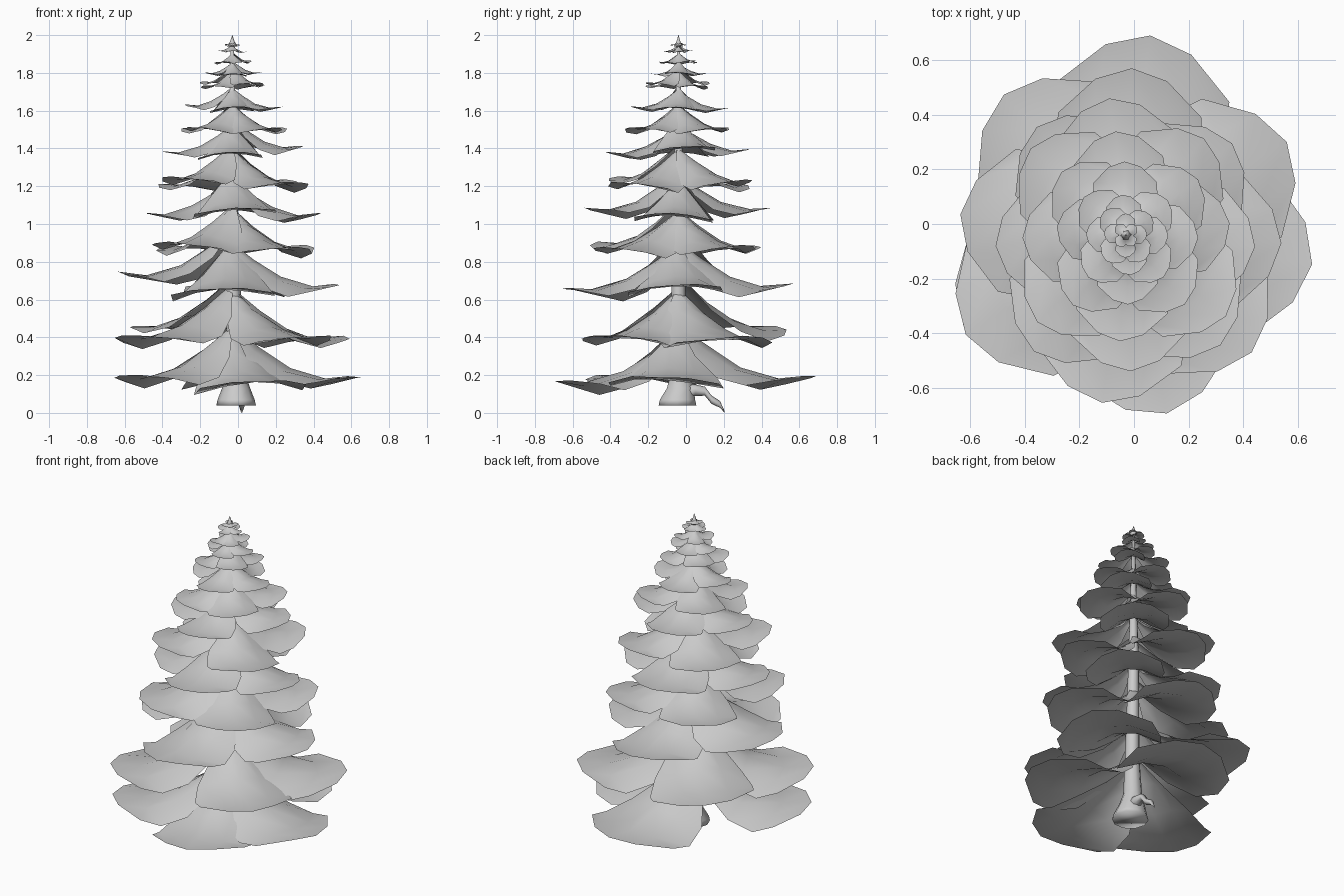
import bpy, bmesh, math, random
from mathutils import Vector, Matrix

random.seed(4)
cube = bpy.data.objects.get("Cube")
if cube:
    bpy.data.objects.remove(cube, do_unlink=True)


def material(name, rgb):
    mat = bpy.data.materials.new(name)
    mat.use_nodes = True
    mat.diffuse_color = (*rgb, 1)
    mat.node_tree.nodes["Principled BSDF"].inputs["Base Color"].default_value = (*rgb, 1)
    return mat


GREY = material("light grey", (0.6, 0.6, 0.6))
AXIS = Vector((-0.03, -0.04, 0))


def make_object(name, bm):
    mesh = bpy.data.meshes.new(name)
    bm.to_mesh(mesh)
    bm.free()
    mesh.materials.append(GREY)
    for poly in mesh.polygons:
        poly.use_smooth = True
    obj = bpy.data.objects.new(name, mesh)
    bpy.context.collection.objects.link(obj)
    return obj


# One bough: an arched petal; rows are (distance out, half width, height, edge droop)
BOUGH = [(0.02, 0.04, 0.38, 0.02), (0.2, 0.22, 0.24, 0.09), (0.45, 0.37, 0.09, 0.10),
         (0.75, 0.44, 0.0, 0.07), (1.0, 0.43, 0.02, 0.05)]
COLUMNS = (-1, -0.5, 0, 0.5, 1)


def add_bough(bm, azimuth, length, tip_z):
    place = (Matrix.Translation(AXIS + Vector((0, 0, tip_z)))
             @ Matrix.Rotation(math.radians(azimuth), 4, "Z")
             @ Matrix.Rotation(random.uniform(-0.06, 0.06), 4, "X")
             @ Matrix.Scale(length, 4))
    grid = []
    for out, half, height, droop in BOUGH:
        row = []
        for v in COLUMNS:
            point = Vector((out * (1 - 0.28 * v * v), v * half, height - droop * v * v))
            point.z += random.uniform(-0.01, 0.01)
            row.append(bm.verts.new(place @ point))
        grid.append(row)
    for a, b in zip(grid, grid[1:]):
        for i in range(len(COLUMNS) - 1):
            bm.faces.new((a[i], b[i], b[i + 1], a[i + 1]))


# Low tiers: each bough is (azimuth, length, tip height)
tiers = [
    [(83, 0.735, 0.18), (351, 0.69, 0.18), (283, 0.67, 0.16), (209, 0.68, 0.19)],
    [(30, 0.68, 0.39), (317, 0.63, 0.40), (212, 0.69, 0.40), (131, 0.68, 0.45)],
    [(88, 0.61, 0.67), (173, 0.61, 0.73), (262, 0.62, 0.65), (357, 0.57, 0.67)],
]

# High tiers (height, length): four boughs each, turned by an eighth every time
HIGH_TIERS = [(0.88, 0.53), (1.06, 0.49), (1.22, 0.47), (1.39, 0.38),
              (1.51, 0.33), (1.62, 0.26), (1.74, 0.20), (1.80, 0.15),
              (1.86, 0.12), (1.915, 0.08), (1.95, 0.05)]
for n, (z, length) in enumerate(HIGH_TIERS):
    start = 45 if n % 2 == 0 else 0
    tiers.append([(start + 90 * k + random.uniform(-8, 8),
                   length * random.uniform(0.96, 1.04),
                   z + length * random.uniform(-0.05, 0.05)) for k in range(4)])

for n, boughs in enumerate(tiers):
    bm = bmesh.new()
    for bough in boughs:
        add_bough(bm, *bough)
    make_object(f"bough_tier_{n + 1}", bm)


# Tapered tube through (position, radius) rings
def tube(name, rings, sides, axis="Z"):
    bm = bmesh.new()
    loops = []
    for centre, radius in rings:
        loop = []
        for k in range(sides):
            a = math.tau * k / sides
            c, s = radius * math.cos(a), radius * math.sin(a)
            offset = (c, s, 0) if axis == "Z" else (c, 0, s)
            loop.append(bm.verts.new(Vector(centre) + Vector(offset)))
        loops.append(loop)
    for a, b in zip(loops, loops[1:]):
        for k in range(sides):
            j = (k + 1) % sides
            bm.faces.new((a[k], a[j], b[j], b[k]))
    bm.faces.new(loops[0])
    bm.faces.new(loops[-1])
    bmesh.ops.recalc_face_normals(bm, faces=bm.faces)
    return make_object(name, bm)


# Trunk with a flared foot
tube("trunk", [((-0.01, -0.045, 0.04), 0.105), ((-0.01, -0.045, 0.07), 0.098),
               ((-0.01, -0.03, 0.13), 0.075), ((-0.015, -0.03, 0.2), 0.055),
               ((-0.02, -0.04, 0.45), 0.042), ((-0.03, -0.04, 1.1), 0.03),
               ((-0.03, -0.04, 1.93), 0.008)], 10)

# Pointed leader shoot at the top
tube("leader_shoot", [((-0.03, -0.04, 1.94), 0.028), ((-0.03, -0.04, 1.965), 0.012),
                      ((-0.03, -0.04, 2.0), 0.001)], 6)

# Exposed root reaching the ground behind the trunk
tube("root", [((0, -0.02, 0.11), 0.05), ((0.01, 0.05, 0.12), 0.03),
              ((0.015, 0.1, 0.115), 0.024), ((0.02, 0.135, 0.07), 0.022),
              ((0.02, 0.18, 0.045), 0.018), ((0.02, 0.205, 0.004), 0.004)], 8, "Y")
